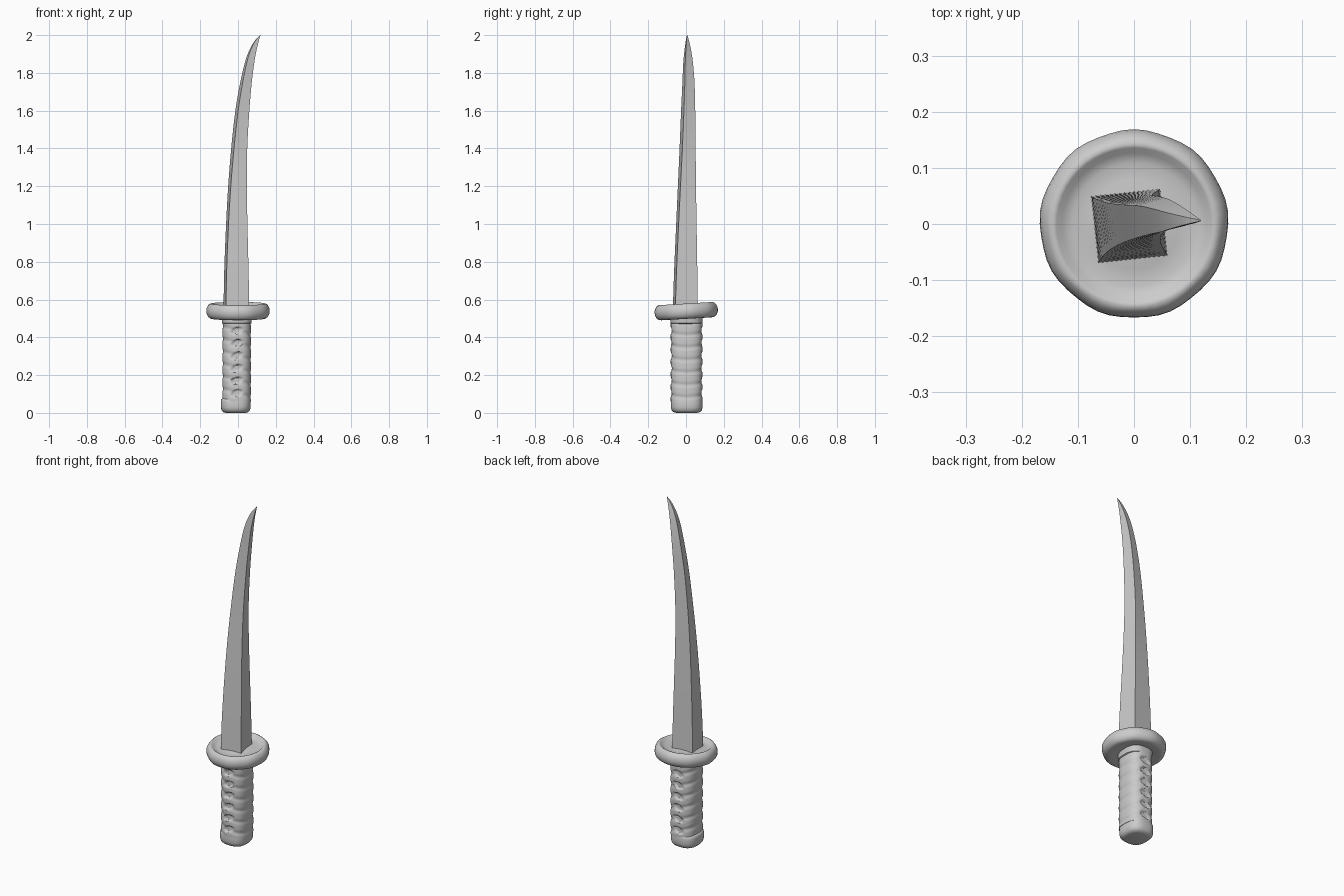
import bpy, bmesh, math
from mathutils import Matrix, Vector

cube = bpy.data.objects.get("Cube")
if cube:
    bpy.data.objects.remove(cube, do_unlink=True)

grey = bpy.data.materials.new("plain grey")
grey.use_nodes = True
COLOR = (0.6, 0.6, 0.6, 1)
grey.diffuse_color = COLOR
grey.node_tree.nodes["Principled BSDF"].inputs["Base Color"].default_value = COLOR


def loft(name, rings, angle=40):
    """Skin a stack of equal-length rings and cap both ends."""
    bm = bmesh.new()
    loops = [[bm.verts.new(p) for p in ring] for ring in rings]
    n = len(loops[0])
    for low, high in zip(loops, loops[1:]):
        for i in range(n):
            j = (i + 1) % n
            bm.faces.new((low[i], low[j], high[j], high[i]))
    bm.faces.new(loops[0][::-1])
    bm.faces.new(loops[-1])
    bmesh.ops.recalc_face_normals(bm, faces=bm.faces)
    mesh = bpy.data.meshes.new(name)
    bm.to_mesh(mesh)
    bm.free()
    obj = bpy.data.objects.new(name, mesh)
    mesh.materials.append(grey)
    bpy.context.collection.objects.link(obj)
    bpy.ops.object.select_all(action="DESELECT")
    obj.select_set(True)
    bpy.context.view_layer.objects.active = obj
    bpy.ops.object.shade_smooth_by_angle(angle=math.radians(angle))
    return obj


# Blade: four-sided, slightly twisted section, curving to a point
# columns: z, left, right, front, back, corner skew
stations = [
    (0.53, -0.077, 0.06, -0.07, 0.063, 0.013),
    (0.75, -0.073, 0.056, -0.063, 0.06, 0.013),
    (1.0, -0.063, 0.05, -0.052, 0.056, 0.013),
    (1.2, -0.052, 0.047, -0.043, 0.053, 0.014),
    (1.4, -0.036, 0.049, -0.034, 0.051, 0.015),
    (1.6, -0.014, 0.06, -0.026, 0.049, 0.015),
    (1.75, 0.012, 0.073, -0.019, 0.045, 0.013),
    (1.86, 0.038, 0.087, -0.014, 0.036, 0.01),
    (1.92, 0.06, 0.098, -0.008, 0.027, 0.007),
    (1.97, 0.089, 0.11, -0.001, 0.016, 0.003),
    (2.0, 0.117, 0.119, 0.005, 0.007, 0),
]


def smooth_station(k, t):
    """Catmull-Rom between neighbouring stations."""
    p = [stations[min(max(k + d, 0), len(stations) - 1)] for d in (-1, 0, 1, 2)]
    out = []
    for i in range(6):
        a, b, c, d = (q[i] for q in p)
        z0, z1, z2, z3 = (q[0] for q in p)
        m1 = (c - a) / (z2 - z0) * (z2 - z1)
        m2 = (d - b) / (z3 - z1) * (z2 - z1)
        h = t * t * (3 - 2 * t)
        out.append(b + (c - b) * h + m1 * t * (1 - t) ** 2 - m2 * t * t * (1 - t))
    out[0] = p[1][0] + (p[2][0] - p[1][0]) * t
    return out


def blade_ring(s):
    z, left, right, front, back, skew = s
    return [(left + skew, front, z), (right, front + skew, z),
            (right - skew, back, z), (left, back - skew, z)]


blade_rings = [blade_ring(smooth_station(k, t / 4))
               for k in range(len(stations) - 1) for t in range(4)]
blade_rings.append(blade_ring(stations[-1]))
loft("blade", blade_rings, 28)

# Guard: tilted dish with a thick rounded rim
SIDES = 48
tilt = Matrix.Rotation(math.radians(3.4), 4, "X")
profile = [(0.05, -0.03), (0.1, -0.036), (0.132, -0.041)]
for step in range(9):
    a = math.radians(-75 + step * 150 / 8)
    profile.append((0.137 + 0.031 * math.cos(a), 0.041 * math.sin(a)))
profile += [(0.138, 0.037), (0.128, 0.027), (0.11, 0.021), (0.08, 0.023), (0.04, 0.03)]
guard_rings = []
for r, z in profile:
    ring = []
    for i in range(SIDES):
        a = 2 * math.pi * i / SIDES
        wobble = 0.0012 * math.sin(9 * a) * (r > 0.15)
        p = tilt @ Vector(((r + wobble) * math.cos(a), (r + wobble) * math.sin(a), z))
        ring.append((p.x, p.y, p.z + 0.539))
    guard_rings.append(ring)
loft("guard", guard_rings, 60)


def oval(z, rx, ry, cx, cy, n=64, relief=None):
    """Rounded-square ring with optional inward relief."""
    ring = []
    for i in range(n):
        a = 2 * math.pi * i / n
        c, s = math.cos(a), math.sin(a)
        k = (abs(c) ** 2.7 + abs(s) ** 2.7) ** (-1 / 2.7)
        if relief:
            k -= relief(a, z)
        ring.append((cx + rx * k * c, cy + ry * k * s, z))
    return ring


# Grip: wrapped bands with a row of openings on front and back
PITCH = 0.066


def wrap_relief(a, z):
    side = abs(math.sin(a))
    across = math.cos(a)
    phase = (z - 0.105) / PITCH
    offset = phase - round(phase)
    groove = 0.05 * abs(math.cos(math.pi * (phase + 0.35 * across))) ** 6
    if 0 <= round(phase) <= 5 and side > 0.6:
        d = (across / 0.42) ** 2 + ((offset - 0.25 * across) / 0.3) ** 2
        if d < 1:
            return 0.14 * min(1, 2.5 * (1 - d))
    return groove


grip_rings = []
for i in range(93):
    z = 0.06 + 0.46 * i / 92
    grip_rings.append(oval(z, 0.076, 0.084, -0.007, 0.003, relief=wrap_relief))
loft("grip", grip_rings, 45)

# Pommel: rounded end cap
cap = [(0, 0.052), (0.004, 0.066), (0.014, 0.075), (0.03, 0.079),
       (0.06, 0.079), (0.072, 0.077), (0.078, 0.07)]
loft("pommel", [oval(z, r, r * 1.06, -0.012, 0.004) for z, r in cap], 50)

# Collar joining grip and guard
loft("collar", [oval(z, r, r * 1.08, -0.006, 0.002)
                for z, r in [(0.47, 0.07), (0.475, 0.078), (0.5, 0.079), (0.52, 0.085)]], 50)
